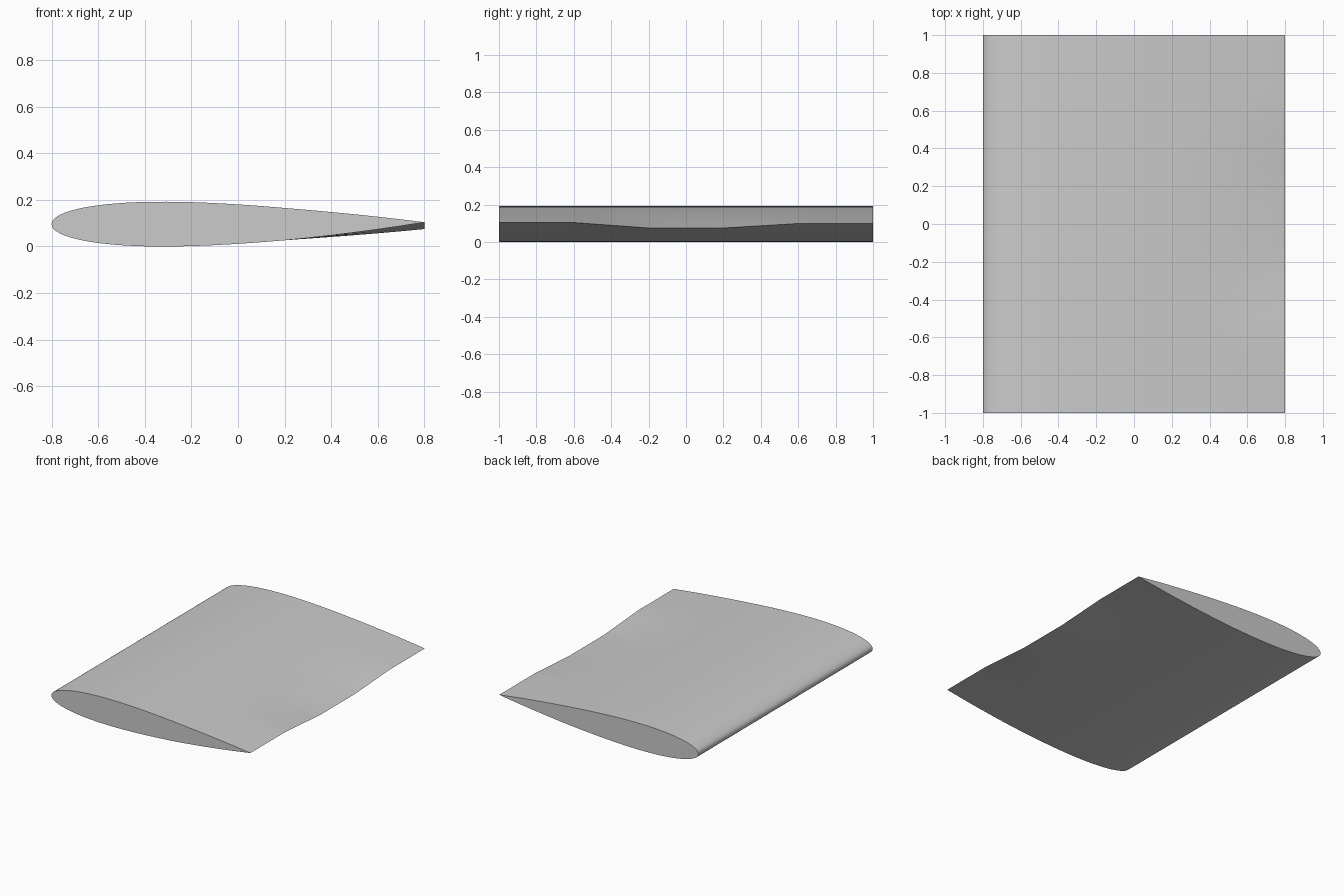
import bpy
import bmesh
import math

if "Cube" in bpy.data.objects:
    bpy.data.objects.remove(bpy.data.objects["Cube"], do_unlink=True)

CHORD = 1.6
MID_Z = 0.096
SIDE_STEPS = 48
HINGE = 0.2

# Trailing edge offset along the span: (y, dz)
FLAP = [(-1, 0.008), (-0.6, 0.008), (-0.2, -0.021),
        (0.2, -0.021), (0.6, 0.003), (1, 0.003)]


def half_thickness(t):
    """Symmetric airfoil, 12 percent thick, closed trailing edge."""
    return 0.6 * CHORD * (0.2969 * math.sqrt(t) - 0.126 * t - 0.3516 * t**2
                          + 0.2843 * t**3 - 0.1036 * t**4)


def flap_offset(y):
    for (y0, d0), (y1, d1) in zip(FLAP, FLAP[1:]):
        if y <= y1:
            return d0 + (d1 - d0) * (y - y0) / (y1 - y0)
    return FLAP[-1][1]


def section(y):
    """Closed loop: trailing edge, over the top to the nose, back underneath."""
    points = []
    for i in range(2 * SIDE_STEPS):
        a = math.pi * i / SIDE_STEPS
        t = (1 + math.cos(a)) / 2
        x = (t - 0.5) * CHORD
        side = 1 if i <= SIDE_STEPS else -1
        bend = max(0, (x - HINGE) / (CHORD / 2 - HINGE)) ** 1.3
        z = MID_Z + side * half_thickness(t) + flap_offset(y) * bend
        points.append((x, y, z))
    return points


# Wing skin lofted through the span stations, closed by flat end caps
bm = bmesh.new()
stations = [-1 + 0.1 * i for i in range(21)]
rings = [[bm.verts.new(p) for p in section(y)] for y in stations]
n = 2 * SIDE_STEPS
for near, far in zip(rings, rings[1:]):
    for i in range(n):
        j = (i + 1) % n
        bm.faces.new((near[i], near[j], far[j], far[i]))
bm.faces.new(rings[0])
bm.faces.new(rings[-1][::-1])
bmesh.ops.recalc_face_normals(bm, faces=bm.faces)

mesh = bpy.data.meshes.new("wing_section")
bm.to_mesh(mesh)
bm.free()
wing = bpy.data.objects.new("wing_section", mesh)
bpy.context.collection.objects.link(wing)

# Plain grey
grey = bpy.data.materials.new("light_grey")
grey.use_nodes = True
colour = (0.6, 0.6, 0.6, 1)
grey.diffuse_color = colour
grey.node_tree.nodes["Principled BSDF"].inputs["Base Color"].default_value = colour
mesh.materials.append(grey)

# Smooth skin, sharp trailing edge and caps
bpy.ops.object.select_all(action="DESELECT")
wing.select_set(True)
bpy.context.view_layer.objects.active = wing
bpy.ops.object.shade_smooth_by_angle(angle=math.radians(30))
